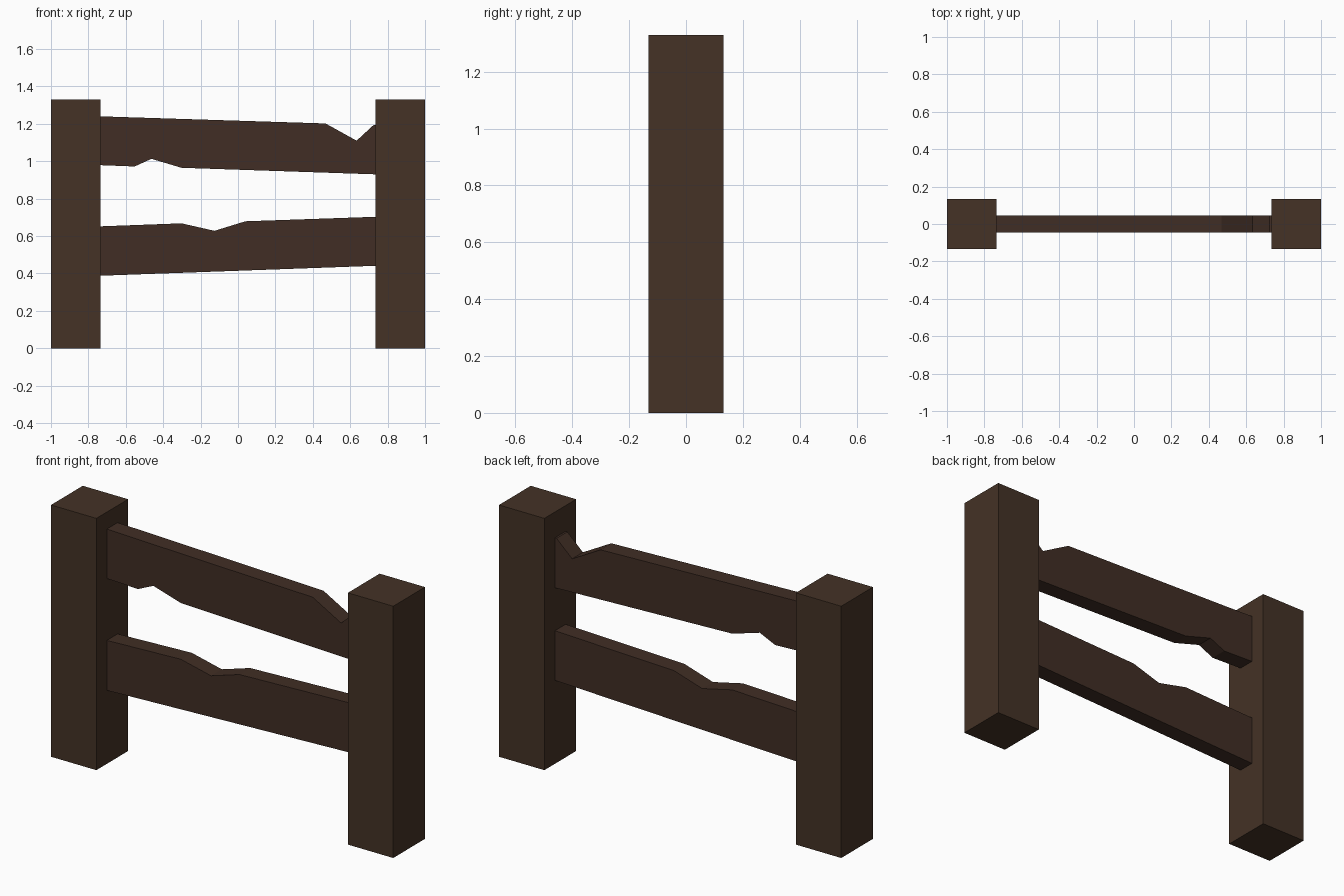
import bpy, bmesh

if "Cube" in bpy.data.objects:
    bpy.data.objects.remove(bpy.data.objects["Cube"])


def material(name, color):
    m = bpy.data.materials.new(name)
    m.diffuse_color = (*color, 1)
    m.use_nodes = True
    m.node_tree.nodes["Principled BSDF"].inputs["Base Color"].default_value = m.diffuse_color
    return m


def extrude_profile(name, points, half_depth, mat):
    """Extrude an x-z outline symmetrically along y."""
    bm = bmesh.new()
    face = bm.faces.new([bm.verts.new((x, -half_depth, z)) for x, z in points])
    ext = bmesh.ops.extrude_face_region(bm, geom=[face], use_keep_orig=True)
    verts = [v for v in ext["geom"] if isinstance(v, bmesh.types.BMVert)]
    bmesh.ops.translate(bm, verts=verts, vec=(0, 2 * half_depth, 0))
    bmesh.ops.recalc_face_normals(bm, faces=bm.faces)
    mesh = bpy.data.meshes.new(name)
    bm.to_mesh(mesh)
    bm.free()
    mesh.materials.append(mat)
    obj = bpy.data.objects.new(name, mesh)
    bpy.context.collection.objects.link(obj)
    return obj


post_wood = material("post_wood", (0.058, 0.032, 0.019))
rail_wood = material("rail_wood", (0.052, 0.027, 0.018))

INNER, HEIGHT = 0.735, 1.33

# Square posts
for name, s in (("left_post", -1), ("right_post", 1)):
    extrude_profile(name, [(s, 0), (s * INNER, 0), (s * INNER, HEIGHT), (s, HEIGHT)],
                    0.1325, post_wood)

# Upper rail, chipped top right and bottom left
extrude_profile("upper_rail", [
    (-INNER, 0.979), (-0.553, 0.972), (-0.463, 1.013), (-0.302, 0.965), (INNER, 0.93),
    (INNER, 1.194), (0.725, 1.194), (0.634, 1.11), (0.468, 1.202), (-INNER, 1.24)],
    0.045, rail_wood)

# Lower rail, chipped on top
extrude_profile("lower_rail", [
    (-INNER, 0.388), (INNER, 0.441), (INNER, 0.703), (0.04, 0.679),
    (-0.126, 0.628), (-0.302, 0.668), (-INNER, 0.652)],
    0.045, rail_wood)
